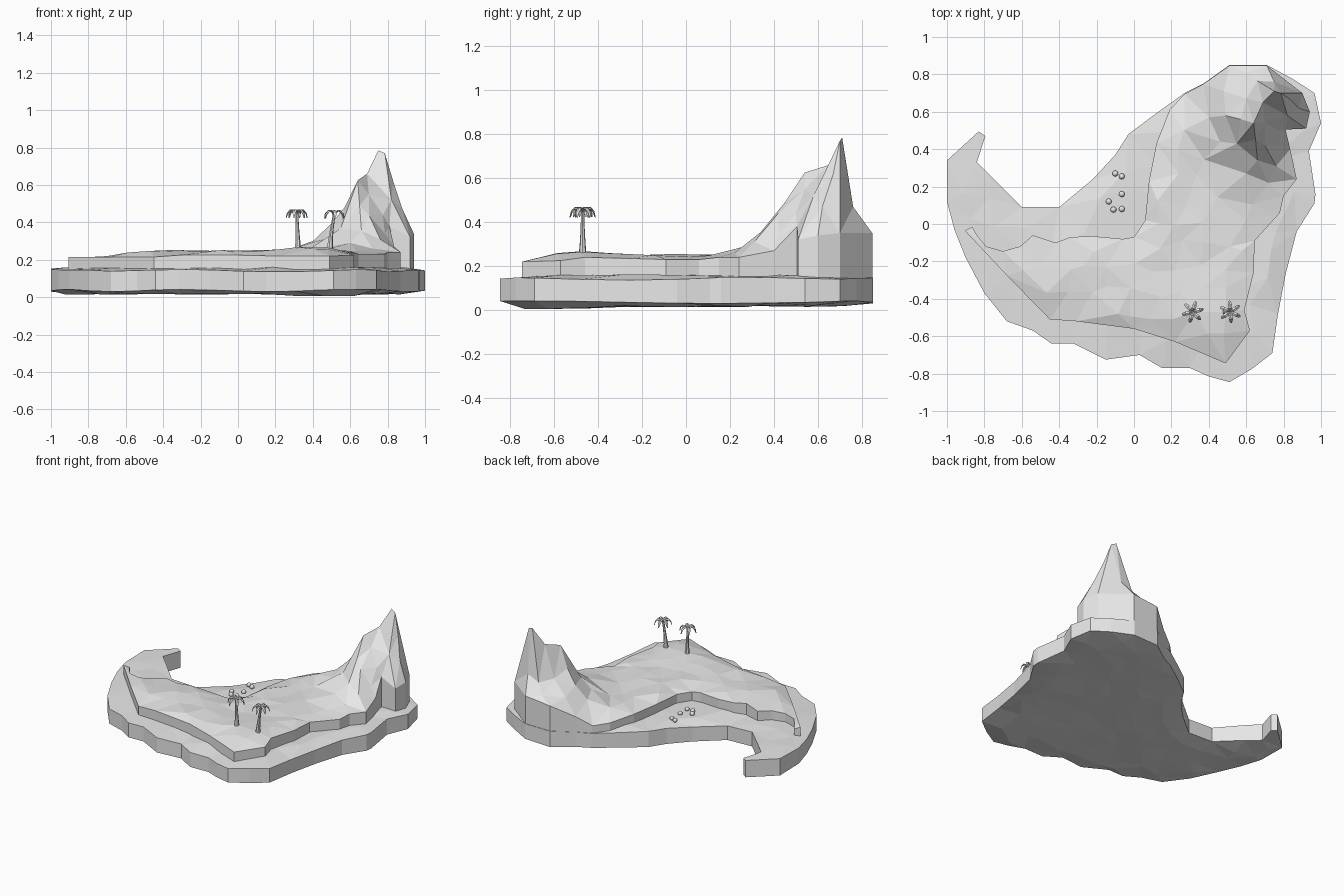
import bpy, bmesh, math, random
from mathutils import Vector, geometry

if "Cube" in bpy.data.objects:
    bpy.data.objects.remove(bpy.data.objects["Cube"])

random.seed(4)
stone = bpy.data.materials.new("pale_grey")
stone.diffuse_color = (0.8, 0.8, 0.8, 1)
stone.use_nodes = True
stone.node_tree.nodes["Principled BSDF"].inputs["Base Color"].default_value = stone.diffuse_color


def add_object(name, bm):
    mesh = bpy.data.meshes.new(name)
    bm.to_mesh(mesh)
    bm.free()
    mesh.materials.append(stone)
    obj = bpy.data.objects.new(name, mesh)
    bpy.context.collection.objects.link(obj)
    return obj


def grid_points(step, height, avoid, gap):
    """Jittered interior points that keep clear of the given ones."""
    pts = []
    n = int(1 / step)
    for i in range(-n, n + 1):
        for j in range(-n, n + 1):
            x = (i + random.uniform(-.3, .3)) * step
            y = (j + random.uniform(-.3, .3)) * step
            if all(math.hypot(x - p[0], y - p[1]) > gap for p in avoid):
                pts.append((x, y, height(x, y)))
    return pts


def along(outline, step):
    """Sample points on the closed outline, used to keep grids off it."""
    out = []
    for a, b in zip(outline, outline[1:] + outline[:1]):
        n = max(1, int(math.hypot(b[0] - a[0], b[1] - a[1]) / step))
        out += [(a[0] + (b[0] - a[0]) * k / n, a[1] + (b[1] - a[1]) * k / n)
                for k in range(n)]
    return out


def sheet(bm, outline, inner, up):
    """Triangulate an outline with inner points; return the rim vertices."""
    pts = outline + inner
    n = len(outline)
    vs, _, fs, orig, _, _ = geometry.delaunay_2d_cdt(
        [Vector(p[:2]) for p in pts], [], [list(range(n))], 1, 1e-5)
    made, rim = [], [None] * n
    for v, src in zip(vs, orig):
        z = pts[src[0]][2] if src else 0.2
        bv = bm.verts.new((v.x, v.y, z))
        made.append(bv)
        for s in src:
            if s < n:
                rim[s] = bv
    for f in fs:
        face = bm.faces.new([made[i] for i in f])
        face.normal_update()
        if (face.normal.z > 0) != up:
            face.normal_flip()
    for v in made:
        if not v.link_faces:
            bm.verts.remove(v)
    return rim


def wall(bm, top, bottom):
    n = len(top)
    for i in range(n):
        j = (i + 1) % n
        bm.faces.new((bottom[i], bottom[j], top[j], top[i]))


# Crescent-shaped lower slab
coast = [(-1, .34), (-1, .12), (-.96, -.03), (-.90, -.18), (-.80, -.37), (-.68, -.52),
         (-.54, -.57), (-.44, -.64), (-.32, -.64), (-.15, -.725), (.03, -.70),
         (.15, -.77), (.30, -.77), (.40, -.815), (.51, -.845), (.63, -.775),
         (.74, -.69), (.77, -.48), (.81, -.27), (.87, -.04), (.965, .11),
         (.97, .16), (.935, .39), (1, .54), (.965, .70), (.85, .775), (.71, .85),
         (.51, .85), (.37, .75), (.27, .70), (.13, .60), (-.03, .48), (-.10, .37),
         (-.22, .24), (-.40, .09), (-.60, .09), (-.76, .25), (-.84, .33),
         (-.795, .47), (-.83, .495)]
coast_line = along(coast, .04)
top_rim = [(x, y, .142 + .006 * math.sin(7 * x + 4 * y) + (.008 if x < -.7 else 0))
           for x, y in coast]
low_rim = [(x, y, .036 + .006 * math.sin(6 * x - 5 * y)) for x, y in coast]
bm = bmesh.new()
beach = grid_points(.15, lambda x, y: .158 + random.uniform(-.004, .004), coast_line, .07)
under = grid_points(.15, lambda x, y: .018 - .014 * math.exp(
    -((x - .45) ** 2 + (y + .6) ** 2) / .06) + random.uniform(-.004, .004), coast_line, .07)
a = sheet(bm, top_rim, beach, True)
b = sheet(bm, low_rim, under, False)
wall(bm, a, b)
add_object("beach_slab", bm)

# Raised ground with the mountain growing out of its back corner
ledge = [(-.905, -.035, .215), (-.68, -.275, .215), (-.45, -.51, .215), (-.31, -.52, .225),
         (0, -.56, .225), (.22, -.63, .22), (.49, -.745, .22), (.62, -.57, .225),
         (.59, -.46, .24), (.64, -.26, .235), (.645, -.09, .23), (.78, .06, .23),
         (.80, .15, .24), (.87, .24, .24), (.835, .40, .27), (.81, .505, .38),
         (.92, .51, .32), (.94, .60, .34), (.90, .70, .35), (.71, .847, .35),
         (.51, .847, .33), (.37, .748, .25), (.27, .695, .19), (.19, .61, .20),
         (.12, .43, .215), (.08, .23, .22), (.06, .02, .22), (0, -.07, .22),
         (-.06, -.08, .225), (-.22, -.065, .225), (-.34, -.07, .23), (-.42, -.10, .235),
         (-.54, -.06, .225), (-.61, -.12, .225), (-.70, -.145, .22), (-.79, -.12, .215),
         (-.84, -.06, .21), (-.865, -.015, .20)]
crag = [(.75, .71, .785), (.785, .70, .77), (.69, .65, .66), (.64, .54, .625),
        (.70, .54, .55), (.57, .56, .48), (.49, .58, .385), (.40, .57, .30),
        (.60, .67, .44), (.48, .71, .35), (.65, .45, .49), (.70, .42, .44),
        (.66, .34, .355), (.60, .27, .29), (.76, .31, .31), (.72, .22, .26),
        (.55, .43, .37), (.46, .44, .31), (.66, .765, .43), (.75, .76, .47),
        (.60, .81, .365), (.83, .67, .62), (.88, .62, .47), (.82, .58, .52),
        (.775, .50, .44), (.785, .42, .34)]


def ground(x, y):
    hill = .022 * math.exp(-((x - .42) ** 2 + (y + .46) ** 2) / .03)
    fall = .07 * max(0, -.4 - x)
    return .248 + hill - fall + random.uniform(-.006, .006)


bm = bmesh.new()
palms = [(.32, -.47, .268), (.49, -.47, .265)]
meadow = grid_points(.12, ground, along(ledge, .04) + palms, .055)
meadow = [p for p in meadow
          if all(math.hypot(p[0] - c[0], p[1] - c[1]) > .11 for c in crag)]
a = sheet(bm, ledge, meadow + crag + palms, True)
b = [bm.verts.new((x, y, .12)) for x, y, z in ledge]
wall(bm, a, b)
add_object("raised_ground_and_peak", bm)


# Palm trees
def palm(n, x, y, z, lean, turn):
    rings, sides = 5, 7
    bm = bmesh.new()
    prev = None
    for i in range(rings + 1):
        t = i / rings
        r = .008 + .010 * (1 - t) ** 2
        cx = x + lean * t ** 1.4
        ring = [bm.verts.new((cx + r * math.cos(k * math.tau / sides),
                              y + r * math.sin(k * math.tau / sides),
                              z - .015 + .20 * t)) for k in range(sides)]
        if prev:
            wall(bm, ring, prev)
        prev = ring
    bm.faces.new(prev)
    add_object(f"palm_trunk_{n}", bm)

    # Drooping fronds, each a folded strip
    bm = bmesh.new()
    arc = [(0, 0, .006), (.018, .018, .010), (.038, .018, .011),
           (.053, .002, .008), (.060, -.026, .002)]
    for k in range(6):
        ang = turn + k * math.tau / 6
        d = Vector((math.cos(ang), math.sin(ang), 0))
        side = Vector((-d.y, d.x, 0))
        crown = Vector((x + lean, y, z + .183))
        last = None
        for r, h, w in arc:
            mid = crown + d * r + Vector((0, 0, h))
            drop = Vector((0, 0, -.5 * w))
            row = [bm.verts.new(mid + side * w + drop), bm.verts.new(mid),
                   bm.verts.new(mid - side * w + drop)]
            if last:
                for q in (0, 1):
                    bm.faces.new((last[q], row[q], row[q + 1], last[q + 1]))
            last = row
    bmesh.ops.recalc_face_normals(bm, faces=bm.faces)
    leaf = add_object(f"palm_fronds_{n}", bm)
    mod = leaf.modifiers.new("thickness", 'SOLIDIFY')
    mod.thickness = .004


palm(1, *palms[0], -.006, .25)
palm(2, *palms[1], .025, .6)

# Pebbles on the beach
for i, (x, y) in enumerate([(-.10, .27), (-.065, .255), (-.065, .16),
                            (-.135, .12), (-.11, .077), (-.065, .08)]):
    bm = bmesh.new()
    bmesh.ops.create_icosphere(bm, subdivisions=2, radius=.016)
    bmesh.ops.translate(bm, verts=bm.verts, vec=(x, y, .168))
    for f in bm.faces:
        f.smooth = True
    add_object(f"pebble_{i + 1}", bm)
